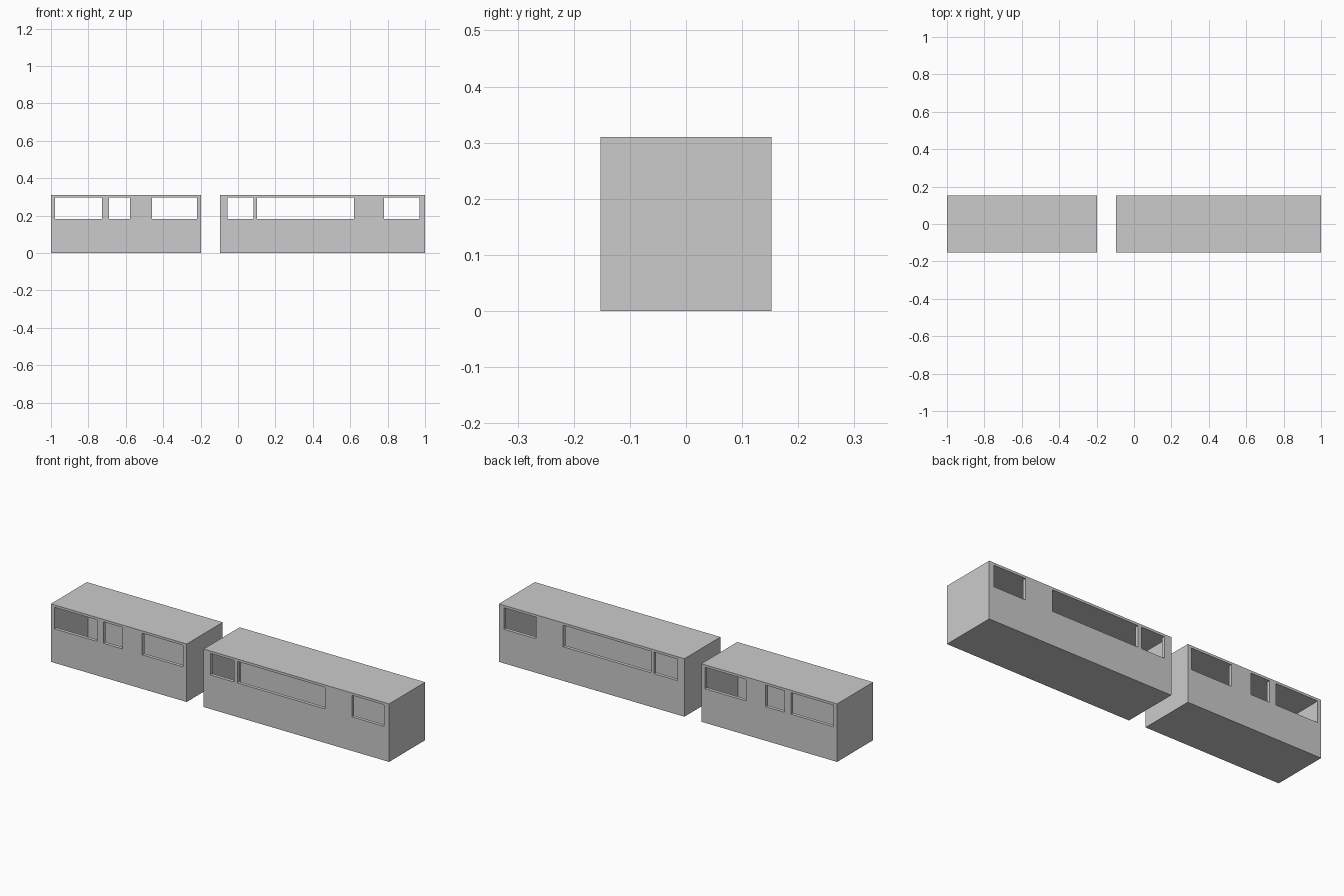
import bpy

if "Cube" in bpy.data.objects:
    bpy.data.objects.remove(bpy.data.objects["Cube"])

HALF_W, HEIGHT = 0.152, 0.31
WALL, ROOF, FLOOR = 0.018, 0.012, 0.012
SILL, HEAD = 0.182, 0.297


def box(name, x0, x1, y0, y1, z0, z1):
    bpy.ops.mesh.primitive_cube_add(
        size=1, location=((x0 + x1) / 2, (y0 + y1) / 2, (z0 + z1) / 2))
    ob = bpy.context.object
    ob.name = name
    ob.scale = (x1 - x0, y1 - y0, z1 - z0)
    bpy.ops.object.transform_apply(location=True, rotation=False, scale=True)
    return ob


def cut(target, cutter):
    mod = target.modifiers.new("cut", 'BOOLEAN')
    mod.operation = 'DIFFERENCE'
    mod.solver = 'EXACT'
    mod.object = cutter
    bpy.context.view_layer.objects.active = target
    bpy.ops.object.modifier_apply(modifier=mod.name)
    bpy.data.objects.remove(cutter)


def carriage(name, x0, x1, windows):
    # closed body shell
    body = box(name, x0, x1, -HALF_W, HALF_W, 0, HEIGHT)
    # hollow cabin
    cut(body, box("cabin_cutter", x0 + WALL, x1 - WALL,
                  -HALF_W + WALL, HALF_W - WALL, FLOOR, HEIGHT - ROOF))
    # window openings through both side walls
    for a, b in windows:
        cut(body, box("window_cutter", a, b, -0.3, 0.3, SILL, HEAD))


carriage("short_carriage", -1.0, -0.197,
         [(-0.979, -0.727), (-0.69, -0.578), (-0.46, -0.219)])
carriage("long_carriage", -0.097, 1.0,
         [(-0.057, 0.083), (0.102, 0.62), (0.78, 0.97)])
